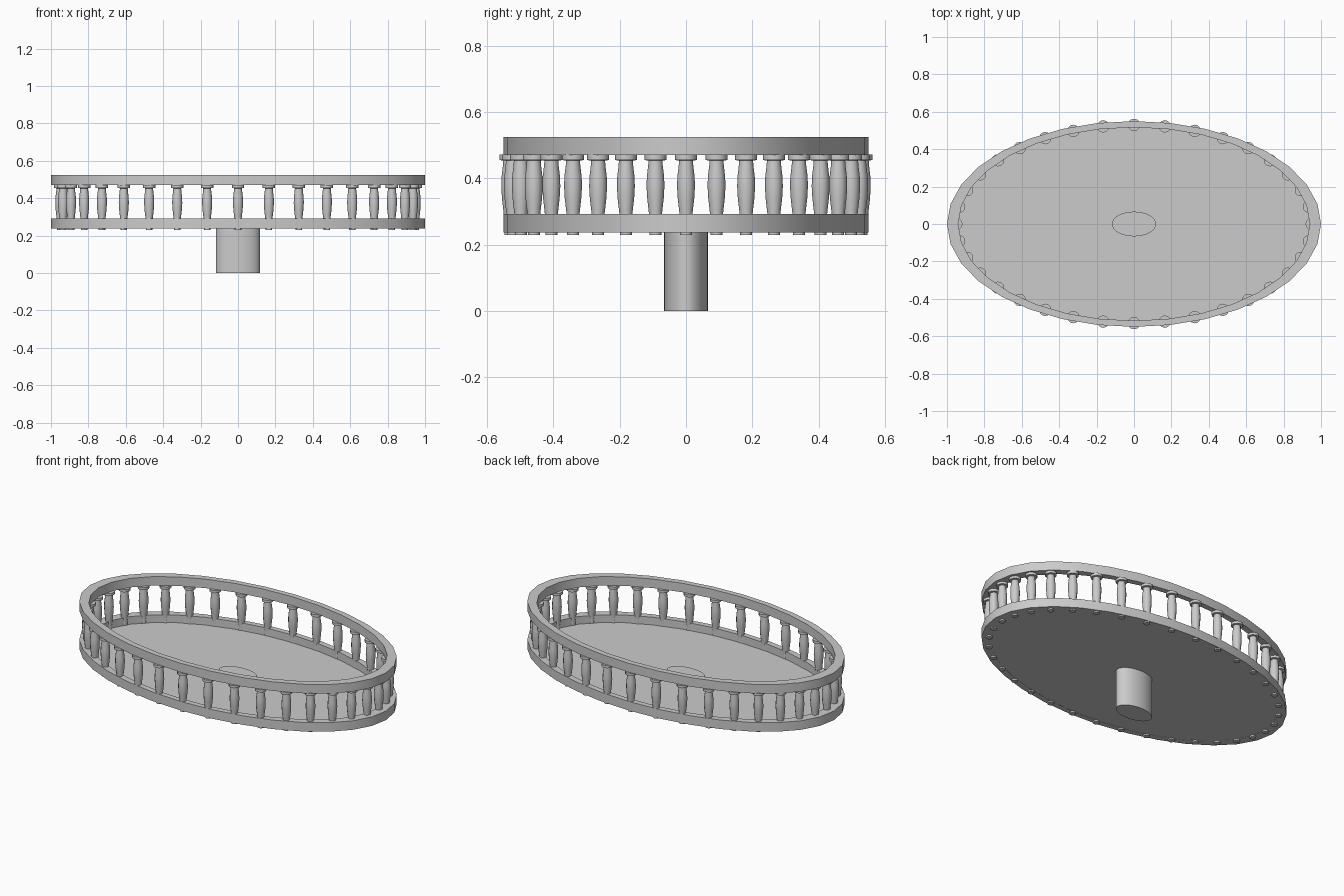
import bpy, bmesh
from math import sin, cos, tau, radians

if "Cube" in bpy.data.objects:
    bpy.data.objects.remove(bpy.data.objects["Cube"])

RY = 0.55      # ellipse ratio of the platform
SEG = 32


def finish(name, bm):
    bmesh.ops.recalc_face_normals(bm, faces=bm.faces)
    me = bpy.data.meshes.new(name)
    bm.to_mesh(me)
    bm.free()
    ob = bpy.data.objects.new(name, me)
    bpy.context.collection.objects.link(ob)
    bpy.ops.object.select_all(action='DESELECT')
    ob.select_set(True)
    bpy.context.view_layer.objects.active = ob
    bpy.ops.object.shade_smooth_by_angle(angle=radians(35))
    return ob


def ring(bm, rx, ry, z, n):
    return [bm.verts.new((rx * cos(tau * i / n), ry * sin(tau * i / n), z)) for i in range(n)]


def lathe(name, profile, n, ratio=1.0, closed=False):
    """Spin (radius, z) points; closed joins last ring to first, otherwise ends are capped."""
    bm = bmesh.new()
    rings = [ring(bm, r, r * ratio, z, n) for r, z in profile]
    pairs = list(zip(rings, rings[1:]))
    if closed:
        pairs.append((rings[-1], rings[0]))
    for a, b in pairs:
        for i in range(n):
            j = (i + 1) % n
            bm.faces.new((a[i], a[j], b[j], b[i]))
    if not closed:
        bm.faces.new(rings[0][::-1])
        bm.faces.new(rings[-1])
    return finish(name, bm)


# Pedestal, floor and the two elliptical rails
lathe("pedestal", [(0.118, 0), (0.118, 0.258)], SEG, 0.56)
lathe("floor", [(0.96, 0.238), (0.96, 0.245)], SEG, RY)
for name, z0, z1 in (("lower_rail", 0.237, 0.292), ("upper_rail", 0.47, 0.525)):
    lathe(name, [(1, z0), (1, z1), (0.94, z1), (0.94, z0)], SEG, RY, closed=True)

# Turned balusters, sharing one mesh, spaced around the ellipse
profile = [(0.018, 0.229), (0.018, 0.25), (0.017, 0.27), (0.021, 0.305), (0.025, 0.34),
           (0.027, 0.375), (0.026, 0.405), (0.022, 0.438), (0.021, 0.453),
           (0.033, 0.455), (0.033, 0.471)]
first = lathe("baluster", profile, 12)
for k in range(36):
    ob = first if k == 0 else first.copy()
    if k:
        ob.name = f"baluster_{k:02d}"
        bpy.context.collection.objects.link(ob)
    t = tau * k / 36
    ob.location = (0.95 * cos(t), 0.53 * sin(t), 0)
